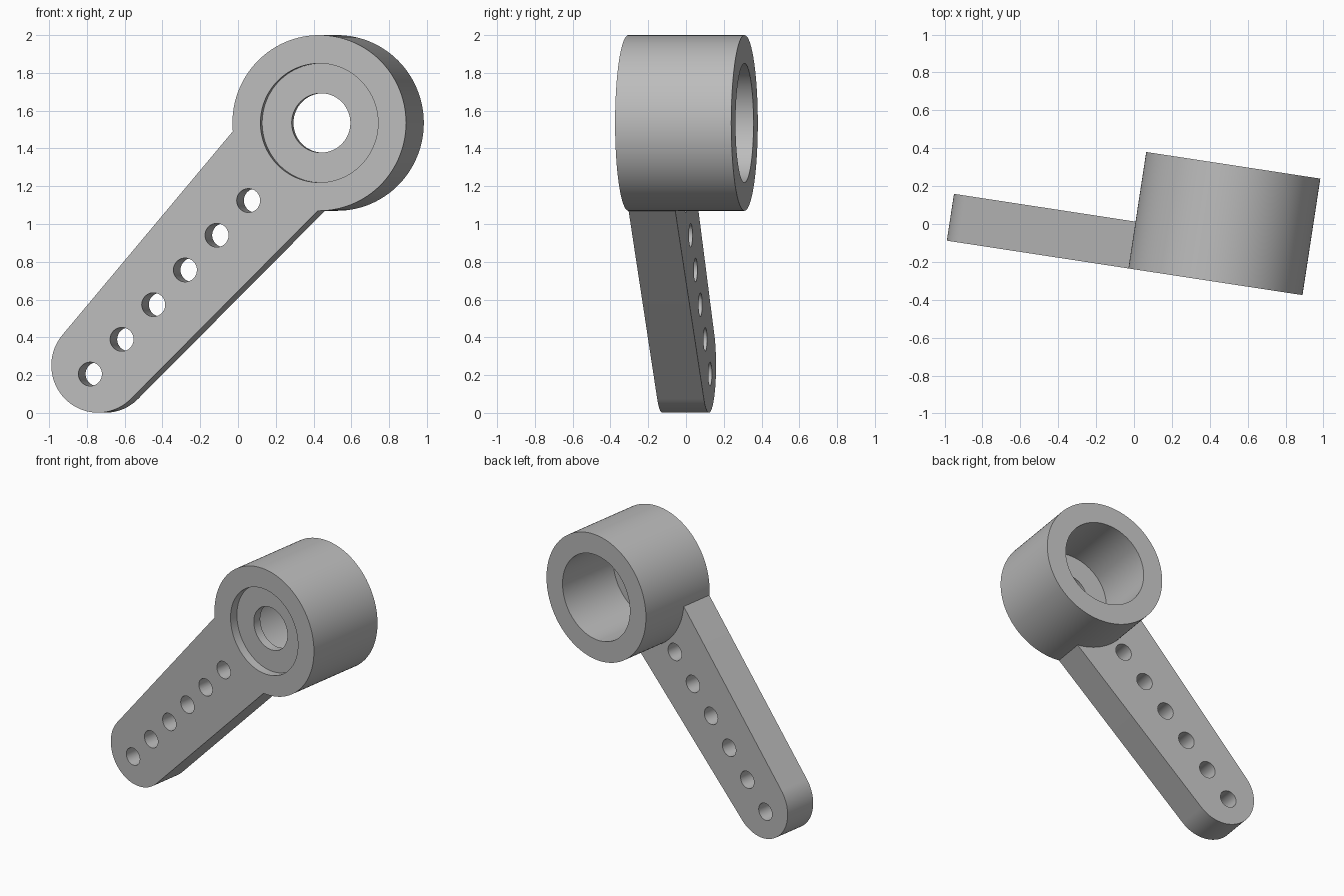
import bpy, bmesh
from math import sin, cos, pi, radians, asin, atan
from mathutils import Matrix, Vector

if "Cube" in bpy.data.objects:
    bpy.data.objects.remove(bpy.data.objects["Cube"], do_unlink=True)

ORIGIN = Vector((0.43, -0.305, 1.535))   # centre of the hub's front face
TURN = radians(-8.7)                     # whole model turned about z
LEAN = radians(47.3)                     # slope of the arm
HUB_R, HUB_DEPTH, BORE_R, SHAFT_R, WEB = 0.465, 0.622, 0.315, 0.157, 0.0625
ARM_DEPTH, ARM_LEN, TIP_R, TAPER = 0.25, 1.747, 0.25, 0.043

grey = bpy.data.materials.new("mid_grey")
grey.use_nodes = True
grey.diffuse_color = (0.5, 0.5, 0.5, 1)
grey.node_tree.nodes["Principled BSDF"].inputs["Base Color"].default_value = (0.5, 0.5, 0.5, 1)


def make_object(name, bm):
    bmesh.ops.recalc_face_normals(bm, faces=bm.faces)
    mesh = bpy.data.meshes.new(name)
    bm.to_mesh(mesh)
    bm.free()
    mesh.materials.append(grey)
    obj = bpy.data.objects.new(name, mesh)
    bpy.context.collection.objects.link(obj)
    obj.matrix_world = Matrix.Translation(ORIGIN) @ Matrix.Rotation(TURN, 4, 'Z')
    return obj


def select_only(obj):
    bpy.ops.object.select_all(action='DESELECT')
    obj.select_set(True)
    bpy.context.view_layer.objects.active = obj


def arc(centre, radius, start, end, steps):
    """Points of an arc in the arm's own plane: along the arm, across it."""
    angles = [start + (end - start) * i / steps for i in range(steps + 1)]
    return [(centre + radius * cos(a), radius * sin(a)) for a in angles]


def prism(bm, outline, front, back):
    """Extrude an outline from front to back, turned to the arm's slope."""
    rings = []
    for y in (front, back):
        rings.append([bm.verts.new((s * cos(LEAN) - t * sin(LEAN), y,
                                    s * sin(LEAN) + t * cos(LEAN))) for s, t in outline])
    a, b = rings
    bm.faces.new(a)
    bm.faces.new(b[::-1])
    n = len(a)
    for i in range(n):
        j = (i + 1) % n
        bm.faces.new((a[i], b[i], b[j], a[j]))


# Hub: turned ring with a shallow front recess, thin web and deep rear bore
profile = [(SHAFT_R, WEB), (BORE_R, WEB), (BORE_R, 0), (HUB_R, 0),
           (HUB_R, HUB_DEPTH), (BORE_R, HUB_DEPTH), (BORE_R, 2 * WEB), (SHAFT_R, 2 * WEB)]
SEGMENTS = 128
bm = bmesh.new()
rings = [[bm.verts.new((r * cos(2 * pi * k / SEGMENTS), d, r * sin(2 * pi * k / SEGMENTS)))
          for r, d in profile] for k in range(SEGMENTS)]
for k in range(SEGMENTS):
    p, q = rings[k], rings[(k + 1) % SEGMENTS]
    for i in range(len(profile)):
        j = (i + 1) % len(profile)
        bm.faces.new((p[i], p[j], q[j], q[i]))
hub = make_object("hub", bm)

# Arm: tapered bar with a round tip, its root curved to fit the hub
slope = atan(TAPER)
root_r = HUB_R - 0.003
root = asin((TIP_R + TAPER * (ARM_LEN - 0.347)) / root_r)
outline = arc(-ARM_LEN, TIP_R, pi / 2 + slope, 3 * pi / 2 - slope, 48)
outline += arc(0, root_r, pi + root, pi - root, 32)
bm = bmesh.new()
prism(bm, outline, 0, ARM_DEPTH)
arm = make_object("arm", bm)

# Row of six holes through the arm
bm = bmesh.new()
for i in range(6):
    prism(bm, arc(-0.559 - 0.25 * i, 0.063, 0, 2 * pi, 48)[:-1], -0.1, ARM_DEPTH + 0.1)
cutter = make_object("hole_cutter", bm)
cutter.hide_render = True
cut = arm.modifiers.new("holes", 'BOOLEAN')
cut.operation = 'DIFFERENCE'
cut.solver = 'EXACT'
cut.object = cutter
select_only(arm)
bpy.ops.object.modifier_apply(modifier=cut.name)
bpy.data.objects.remove(cutter, do_unlink=True)

# Smooth round walls, crisp rims
for obj in (hub, arm):
    select_only(obj)
    bpy.ops.object.shade_smooth_by_angle(angle=radians(30))
